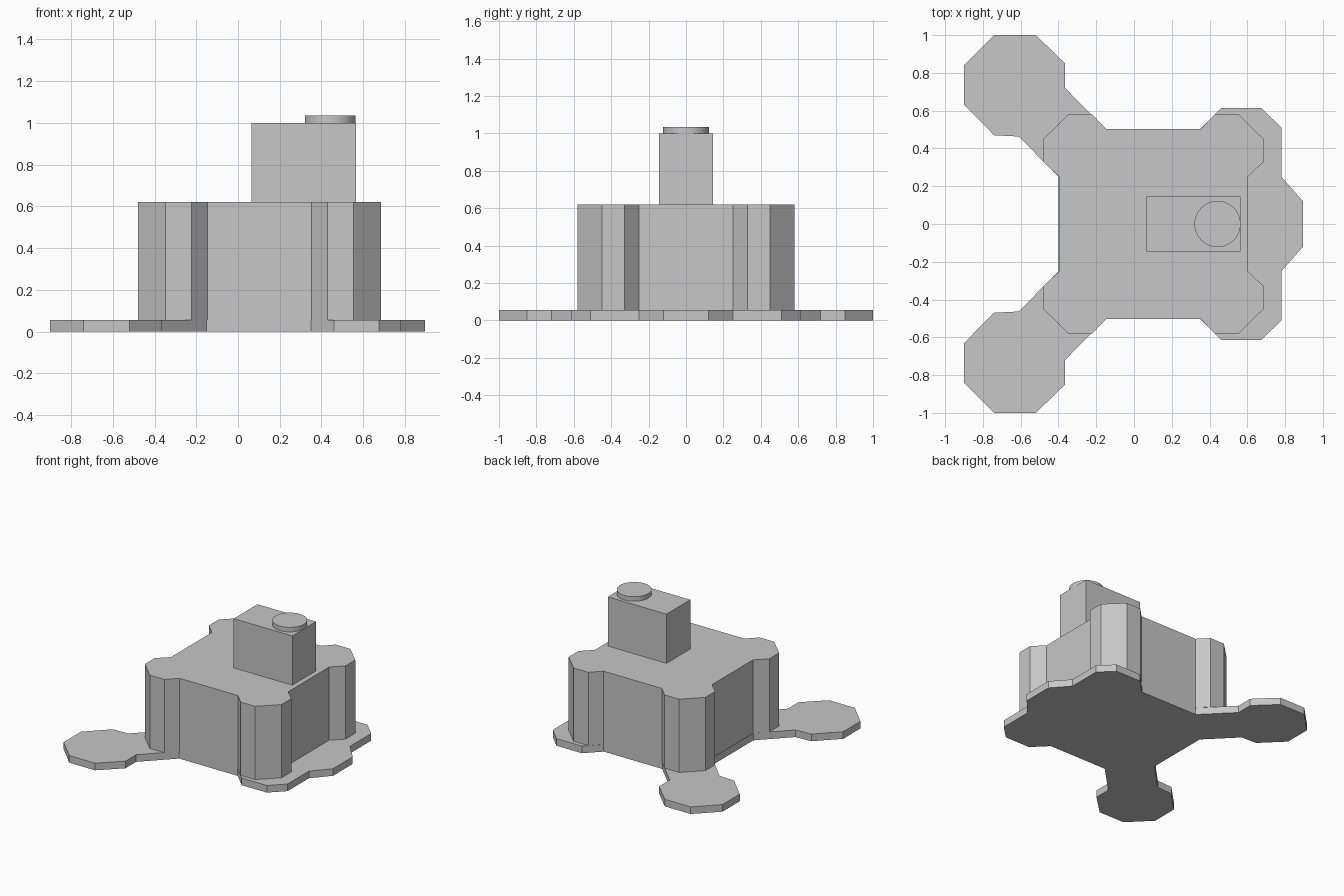
import bpy
import bmesh
import math

if "Cube" in bpy.data.objects:
    bpy.data.objects.remove(bpy.data.objects["Cube"], do_unlink=True)

grey = bpy.data.materials.new("plain_grey")
grey.use_nodes = True
tone = (0.57, 0.57, 0.57, 1)
grey.diffuse_color = tone
grey.node_tree.nodes["Principled BSDF"].inputs["Base Color"].default_value = tone


def extrude_outline(name, outline, bottom, top):
    """Extrude a flat outline into a solid prism."""
    bm = bmesh.new()
    face = bm.faces.new([bm.verts.new((x, y, bottom)) for x, y in outline])
    grown = bmesh.ops.extrude_face_region(bm, geom=[face], use_keep_orig=True)
    risen = [v for v in grown["geom"] if isinstance(v, bmesh.types.BMVert)]
    bmesh.ops.translate(bm, verts=risen, vec=(0, 0, top - bottom))
    bmesh.ops.recalc_face_normals(bm, faces=bm.faces)
    mesh = bpy.data.meshes.new(name)
    bm.to_mesh(mesh)
    bm.free()
    mesh.materials.append(grey)
    obj = bpy.data.objects.new(name, mesh)
    bpy.context.collection.objects.link(obj)
    return obj


def mirror_y(half):
    """Close a half outline by reflecting it across the x axis."""
    return half + [(x, -y) for x, y in reversed(half)]


# Flat foot plate: scalloped +x edge and two paddle arms on the -x side
base_half = [(0.895, 0.12), (0.78, 0.25), (0.78, 0.51), (0.675, 0.613),
             (0.46, 0.613), (0.35, 0.503), (-0.15, 0.503), (-0.365, 0.72),
             (-0.365, 0.85), (-0.52, 1.0), (-0.74, 1.0), (-0.9, 0.84),
             (-0.9, 0.63), (-0.74, 0.47), (-0.61, 0.463), (-0.4, 0.25)]
extrude_outline("base_plate", mirror_y(base_half), 0, 0.055)

# Square body with a faceted post on each corner
body_centre = 0.103
corner = [(0.5, 0.25), (0.583, 0.33), (0.583, 0.45),
          (0.45, 0.58), (0.325, 0.58), (0.25, 0.503)]
quarter = [(body_centre + x, y) for x, y in corner]
opposite = [(body_centre - x, y) for x, y in reversed(corner)]
extrude_outline("main_body", mirror_y(quarter + opposite), 0.055, 0.62)

# Upright block on top
block_half = [(0.565, 0.145), (0.065, 0.145)]
extrude_outline("top_block", mirror_y(block_half), 0.62, 1.0)

# Round button on the block
sides = 48
circle = [(0.442 + 0.122 * math.cos(math.tau * i / sides),
           0.122 * math.sin(math.tau * i / sides)) for i in range(sides)]
button = extrude_outline("round_button", circle, 1.0, 1.035)
bpy.ops.object.select_all(action="DESELECT")
button.select_set(True)
bpy.context.view_layer.objects.active = button
bpy.ops.object.shade_smooth_by_angle(angle=math.radians(30))
